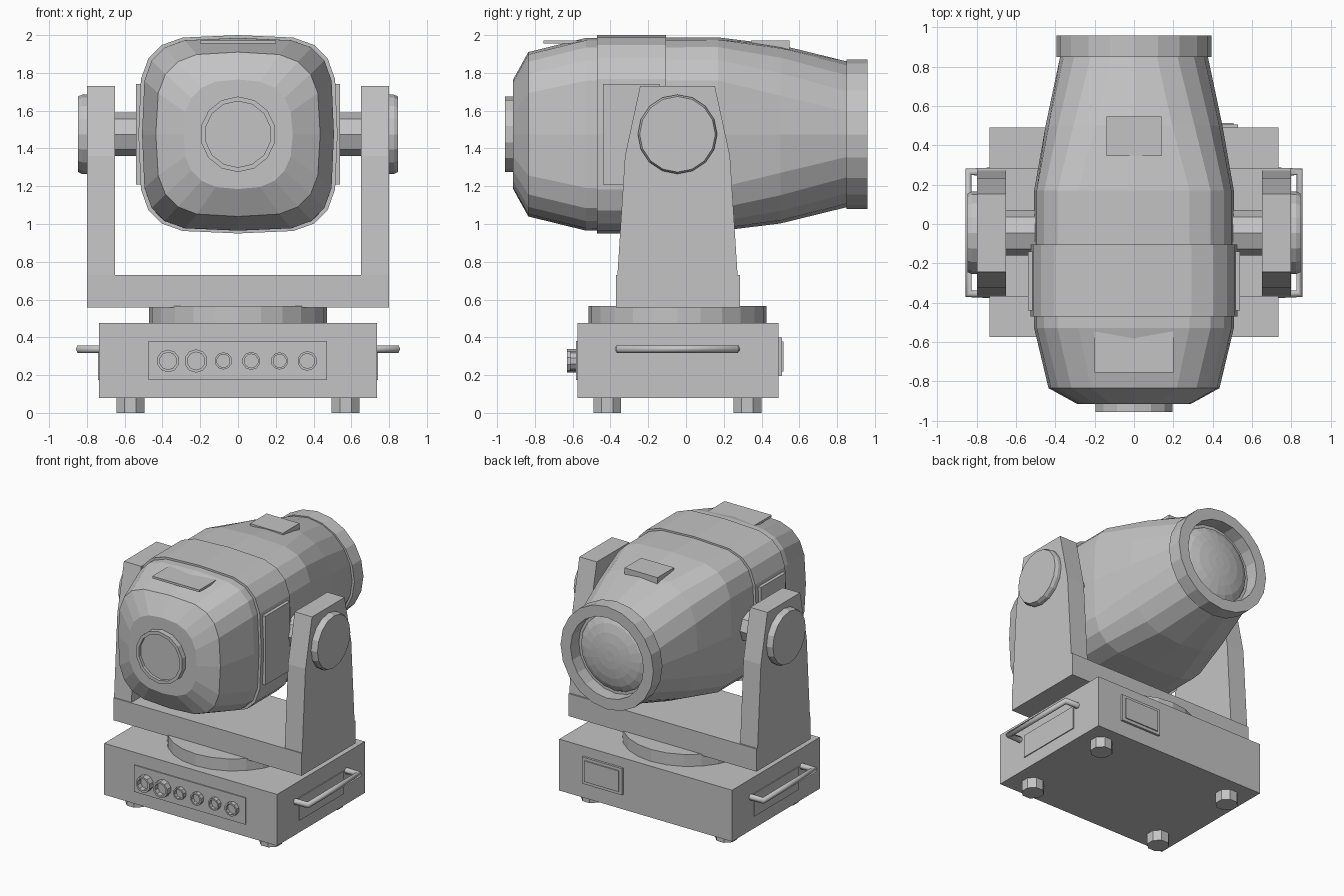
import bpy, bmesh, math
from mathutils import Vector

if "Cube" in bpy.data.objects:
    bpy.data.objects.remove(bpy.data.objects["Cube"])

grey = bpy.data.materials.new("housing_grey")
grey.use_nodes = True
grey.diffuse_color = (0.55, 0.55, 0.55, 1)
grey.node_tree.nodes["Principled BSDF"].inputs["Base Color"].default_value = (0.55, 0.55, 0.55, 1)

AXIS_Z = 1.475      # height of the tilt axis
MID_Y = -0.045      # pan and tilt centre


def finish(name, bm):
    bmesh.ops.recalc_face_normals(bm, faces=bm.faces)
    mesh = bpy.data.meshes.new(name)
    bm.to_mesh(mesh)
    bm.free()
    mesh.materials.append(grey)
    obj = bpy.data.objects.new(name, mesh)
    bpy.context.collection.objects.link(obj)
    return obj


def box(name, x, y, z):
    """Box from (min, max) spans."""
    bm = bmesh.new()
    bmesh.ops.create_cube(bm, size=1)
    for v in bm.verts:
        v.co = [sum(s) / 2 + c * (s[1] - s[0]) for s, c in zip((x, y, z), v.co)]
    return finish(name, bm)


def loft(name, rings, axis, centre=(0, 0, 0), segs=16, phase=0.0):
    """Skin superellipse rings (position, half width, half height, power) along an axis."""
    bm = bmesh.new()
    loops = []
    for pos, w, h, power in rings:
        loop = []
        for i in range(segs):
            t = math.tau * (i + phase) / segs
            c, s = math.cos(t), math.sin(t)
            a = w * math.copysign(abs(c) ** (2 / power), c)
            b = h * math.copysign(abs(s) ** (2 / power), s)
            p = {"x": (pos, a, b), "y": (a, pos, b), "z": (a, b, pos)}[axis]
            loop.append(bm.verts.new(Vector(p) + Vector(centre)))
        loops.append(loop)
    for r, q in zip(loops, loops[1:]):
        for i in range(segs):
            j = (i + 1) % segs
            bm.faces.new((r[i], r[j], q[j], q[i]))
    bm.faces.new(loops[0])
    bm.faces.new(loops[-1])
    return finish(name, bm)


def lathe(name, profile, axis, centre=(0, 0, 0), segs=16, phase=0.0):
    """Round part from (position, radius) pairs."""
    return loft(name, [(p, r, r, 2) for p, r in profile], axis, centre, segs, phase)


def prism(name, outline, x0, x1):
    """Extrude a (y, z) outline from x0 to x1."""
    bm = bmesh.new()
    face = bm.faces.new([bm.verts.new((x0, y, z)) for y, z in outline])
    new = bmesh.ops.extrude_face_region(bm, geom=[face])["geom"]
    bmesh.ops.translate(bm, vec=(x1 - x0, 0, 0),
                        verts=[g for g in new if isinstance(g, bmesh.types.BMVert)])
    return finish(name, bm)


# Base, feet and pan turntable
box("base", (-0.735, 0.735), (-0.575, 0.49), (0.08, 0.475))
for x in (-0.57, 0.57):
    for y in (-0.417, 0.325):
        lathe("foot", [(0, 0.08), (0.09, 0.08)], "z", (x, y, 0), 8, 0.5)
lathe("turntable", [(0.47, 0.47), (0.567, 0.47)], "z", (0, MID_Y, 0), 24)

# Front connector panel with recessed sockets
box("front_panel", (-0.475, 0.47), (-0.583, -0.57), (0.175, 0.38))
for x, r in ((-0.37, 0.06), (-0.222, 0.062), (-0.077, 0.046),
             (0.07, 0.048), (0.22, 0.046), (0.367, 0.052)):
    depth = -0.63 if r > 0.055 else -0.615
    lathe("socket", [(-0.57, r), (depth, r), (depth, r * 0.76), (-0.59, r * 0.76)],
          "y", (x, 0, 0.275), 10, 0.5)

# Rear display with raised frame
box("rear_display_frame", (0.19, 0.53), (0.48, 0.507), (0.195, 0.4))
box("rear_display", (0.215, 0.505), (0.48, 0.515), (0.218, 0.378))

# Yoke
box("yoke_bar", (-0.8, 0.8), (-0.37, 0.285), (0.557, 0.73))
half = [(0.318, 0.6), (0.318, 0.73), (0.278, 1.36), (0.198, 1.73)]
arm = [(MID_Y + d, z) for d, z in half] + [(MID_Y - d, z) for d, z in reversed(half)]

for side, s in (("left", 1), ("right", -1)):
    prism(side + "_yoke_arm", arm, s * 0.652, s * 0.8)
    lathe(side + "_pivot_cover", [(s * 0.79, 0.21), (s * 0.825, 0.21), (s * 0.847, 0.2)],
          "x", (0, MID_Y, AXIS_Z))
    lathe(side + "_axle", [(s * 0.45, 0.115), (s * 0.66, 0.115)],
          "x", (0, MID_Y, AXIS_Z), 8)
    # Side recess plate and carry handle
    box(side + "_handle_plate", sorted((s * 0.7, s * 0.742)), (-0.31, 0.225), (0.175, 0.35))
    curve = bpy.data.curves.new(side + "_handle", "CURVE")
    curve.dimensions = "3D"
    curve.bevel_depth = 0.023
    curve.bevel_resolution = 1
    curve.use_fill_caps = True
    path = [(0.71, -0.355), (0.842, -0.355), (0.842, 0.265), (0.71, 0.265)]
    spline = curve.splines.new("POLY")
    spline.points.add(len(path) - 1)
    for point, (x, y) in zip(spline.points, path):
        point.co = (s * x, y, 0.338, 1)
    curve.materials.append(grey)
    bpy.context.collection.objects.link(bpy.data.objects.new(side + "_handle", curve))
    # Access cover on the side of the head
    box(side + "_head_cover", sorted((s * 0.48, s * 0.54)), (-0.44, -0.14), (1.21, 1.74))

# Head housing: rounded square blending to a round nose
head = (0, 0, AXIS_Z)
loft("head_housing", [(-0.915, 0.29, 0.29, 2.6), (-0.835, 0.435, 0.435, 3.4),
                      (-0.53, 0.508, 0.51, 4), (0.17, 0.508, 0.513, 4),
                      (0.5, 0.45, 0.472, 2.8), (0.855, 0.375, 0.385, 2)],
     "y", head, 20)
loft("head_band", [(-0.47, 0.527, 0.525, 4), (-0.105, 0.527, 0.525, 4)], "y", head, 20)

# Cap at the closed end
lathe("end_cap", [(-0.9, 0.2), (-0.957, 0.2), (-0.957, 0.175), (-0.935, 0.175)],
      "y", head, 14, 0.5)

# Lens rim and domed lens
lathe("lens_rim", [(0.85, 0.395), (0.96, 0.395), (0.96, 0.31), (0.86, 0.31)],
      "y", head, 20)
dome = [(0.85 + 0.08 * math.sin(a), 0.295 * math.cos(a))
        for a in (math.radians(d) for d in (0, 18, 36, 54, 70, 82))]
lathe("lens", dome, "y", head, 20)

# Plates on top of the head
box("top_plate", (-0.14, 0.14), (0.345, 0.547), (1.9, 1.972))
box("top_vent_plate", (-0.2, 0.2), (-0.755, -0.46), (1.955, 1.972))
